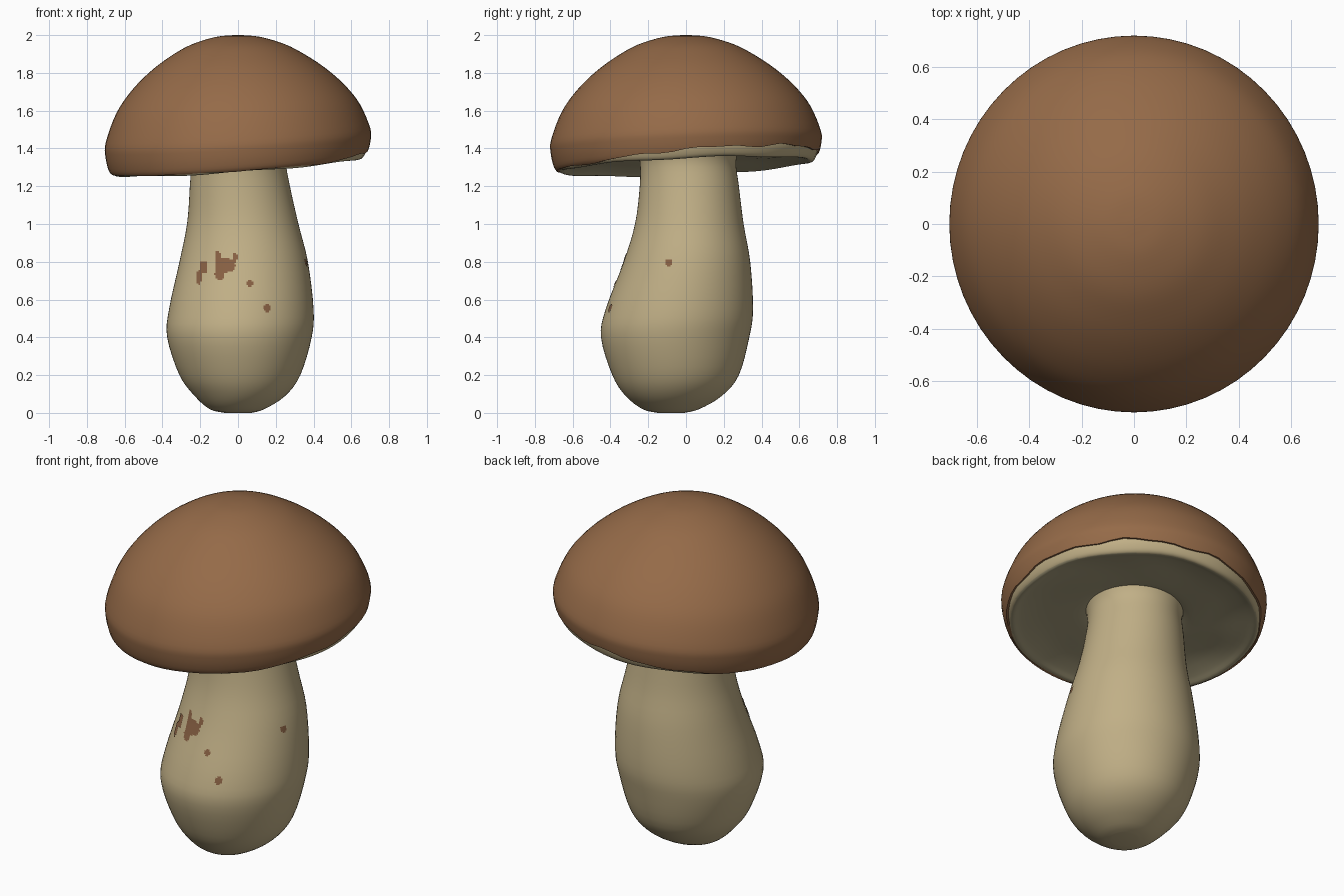
import bpy
import bmesh
import math
from mathutils import Vector
from mathutils.bvhtree import BVHTree

cube = bpy.data.objects.get("Cube")
if cube:
    bpy.data.objects.remove(cube, do_unlink=True)


def material(name, rgb):
    m = bpy.data.materials.new(name)
    m.use_nodes = True
    m.diffuse_color = (*rgb, 1)
    m.node_tree.nodes["Principled BSDF"].inputs["Base Color"].default_value = (*rgb, 1)
    return m


BROWN = material("cap brown", (0.30, 0.145, 0.065))
CREAM = material("stem cream", (0.53, 0.43, 0.24))
OLIVE = material("underside cream", (0.40, 0.35, 0.21))
SPOT = material("spot brown", (0.24, 0.115, 0.055))

SEGMENTS = 64


def make_object(name, bm, mats, smooth_angle=50):
    mesh = bpy.data.meshes.new(name)
    bm.to_mesh(mesh)
    obj = bpy.data.objects.new(name, mesh)
    bpy.context.collection.objects.link(obj)
    for m in mats:
        mesh.materials.append(m)
    bpy.ops.object.select_all(action="DESELECT")
    obj.select_set(True)
    bpy.context.view_layer.objects.active = obj
    bpy.ops.object.shade_smooth_by_angle(angle=math.radians(smooth_angle))
    return obj


def loft(rows, point, close_first=True, close_last=True):
    """Skin rings of points; point(row, angle) gives each position."""
    bm = bmesh.new()
    rings = [[bm.verts.new(point(row, math.tau * i / SEGMENTS)) for i in range(SEGMENTS)]
             for row in rows]
    for a, b in zip(rings, rings[1:]):
        for i in range(SEGMENTS):
            j = (i + 1) % SEGMENTS
            bm.faces.new((a[i], a[j], b[j], b[i]))
    if close_first:
        bm.faces.new(rings[0][::-1])
    if close_last:
        bm.faces.new(rings[-1])
    bm.normal_update()
    return bm


def smooth_rows(rows, steps):
    """Catmull-Rom interpolation through a list of tuples."""
    out = []
    for k in range(len(rows) - 1):
        p = [rows[max(0, min(len(rows) - 1, k + d))] for d in (-1, 0, 1, 2)]
        for s in range(steps):
            t = s / steps
            out.append(tuple(
                b + 0.5 * t * (c - a + t * (2 * a - 5 * b + 4 * c - d + t * (3 * (b - c) + d - a)))
                for a, b, c, d in zip(*p)))
    return out + [rows[-1]]


# Stem: height, left and right extent in x, front and back extent in y
STEM = [
    (0.0, -0.07, 0.07, -0.15, -0.01),
    (0.02, -0.15, 0.14, -0.23, 0.07),
    (0.09, -0.23, 0.25, -0.32, 0.19),
    (0.2, -0.31, 0.33, -0.39, 0.28),
    (0.4, -0.375, 0.39, -0.45, 0.335),
    (0.55, -0.365, 0.4, -0.425, 0.355),
    (0.8, -0.31, 0.37, -0.33, 0.34),
    (1.0, -0.27, 0.32, -0.27, 0.305),
    (1.2, -0.255, 0.275, -0.245, 0.28),
    (1.33, -0.25, 0.255, -0.245, 0.265),
    (1.42, -0.28, 0.28, -0.27, 0.29),
]


def stem_point(row, a):
    z, x0, x1, y0, y1 = row
    return ((x0 + x1) / 2 + (x1 - x0) / 2 * math.cos(a),
            (y0 + y1) / 2 + (y1 - y0) / 2 * math.sin(a), z)


stem_bm = loft(smooth_rows(STEM, 4), stem_point)
stem_tree = BVHTree.FromBMesh(stem_bm)
make_object("stem", stem_bm, [CREAM])


# Cap: the rim leans while the crown stays level
RIM, TOP = 1.31, 2.0


def lean(x, y, z):
    f = max(0.0, min(1.0, (TOP - z) / (TOP - RIM)))
    return (x, y * 1.02, z + f * (0.07 * x + 0.045 * y))


# Skin outline from rim to crown: radius, height
SKIN = smooth_rows([
    (0.665, 1.305), (0.685, 1.33), (0.702, 1.40), (0.70, 1.47), (0.645, 1.61),
    (0.565, 1.72), (0.465, 1.815), (0.36, 1.89), (0.25, 1.95), (0.12, 1.99), (0.02, 2.0)], 4)


def skin_radius(z):
    for (r0, z0), (r1, z1) in zip(SKIN, SKIN[1:]):
        if z <= z1:
            return r0 + (r1 - r0) * max(0, z - z0) / (z1 - z0)
    return SKIN[-1][0]


def skin_edge(a):
    """Ragged lower edge, pulled up on the back left side."""
    lift = max(0.0, math.cos(a - math.radians(48))) ** 0.8
    ragged = 0.005 * math.sin(9 * a) + 0.004 * math.sin(17 * a + 1)
    return RIM + 0.055 * lift + ragged * (0.4 + lift)


def skin_point(row, a):
    r, z = row
    edge = skin_edge(a)
    if r < 0:  # turned-in edge
        z, r = edge + 0.004, skin_radius(edge) - 0.03
    elif z < edge:
        z, r = edge, skin_radius(edge)
    return lean(r * math.cos(a), r * math.sin(a), z)


make_object("cap_skin", loft([(-1, 0)] + SKIN, skin_point, close_first=False), [BROWN])

# Flesh: pale underside, slightly hollow, with a rounded lip inside the skin
FLESH = smooth_rows([
    (0.2, 1.39), (0.27, 1.36), (0.36, 1.35), (0.5, 1.34), (0.6, 1.32), (0.64, 1.305),
    (0.662, 1.31), (0.676, 1.335), (0.684, 1.37), (0.68, 1.42)], 3)


def flesh_point(row, a):
    r, z = row
    wave = 0.004 * math.sin(7 * a + 9 * r) * min(1, max(0, r - 0.3) * 4)
    return lean(r * math.cos(a), r * math.sin(a), z + wave)


flesh = loft(FLESH, flesh_point)
for f in flesh.faces:
    c = f.calc_center_median()
    f.material_index = 1 if f.normal.z < -0.6 and math.hypot(c.x, c.y) < 0.66 else 0
make_object("cap_underside", flesh, [CREAM, OLIVE])


# Spots: thin patches laid on the stem, each a union of ellipses (u, z, half sizes)
def spot_patch(name, blobs, side=False, cell=0.009):
    bm = bmesh.new()
    verts = {}
    ray = Vector((-1, 0, 0)) if side else Vector((0, 1, 0))

    def vert(i, k):
        if (i, k) not in verts:
            u, z = i * cell, k * cell
            start = Vector((2, u, z)) if side else Vector((u, -2, z))
            hit, normal, _, _ = stem_tree.ray_cast(start, ray)
            verts[i, k] = bm.verts.new(hit + normal * 0.004)
        return verts[i, k]

    for i in range(-35, 35):
        for k in range(50, 105):
            u, z = (i + 0.5) * cell, (k + 0.5) * cell
            if any(((u - bu) / a) ** 2 + ((z - bz) / b) ** 2 < 1 for bu, bz, a, b in blobs):
                bm.faces.new((vert(i, k), vert(i + 1, k), vert(i + 1, k + 1), vert(i, k + 1)))
    bm.normal_update()
    make_object(name, bm, [SPOT])


spot_patch("large_spot", [(-0.065, 0.78, 0.052, 0.038), (-0.105, 0.82, 0.015, 0.036),
                          (-0.017, 0.82, 0.014, 0.03), (-0.095, 0.735, 0.027, 0.034)])
spot_patch("long_spot", [(-0.18, 0.77, 0.022, 0.036), (-0.205, 0.715, 0.014, 0.038)])
spot_patch("small_spot", [(0.063, 0.685, 0.016, 0.02)])
spot_patch("low_spot", [(0.153, 0.555, 0.022, 0.02)])
spot_patch("side_spot", [(-0.09, 0.795, 0.018, 0.018)], side=True)
